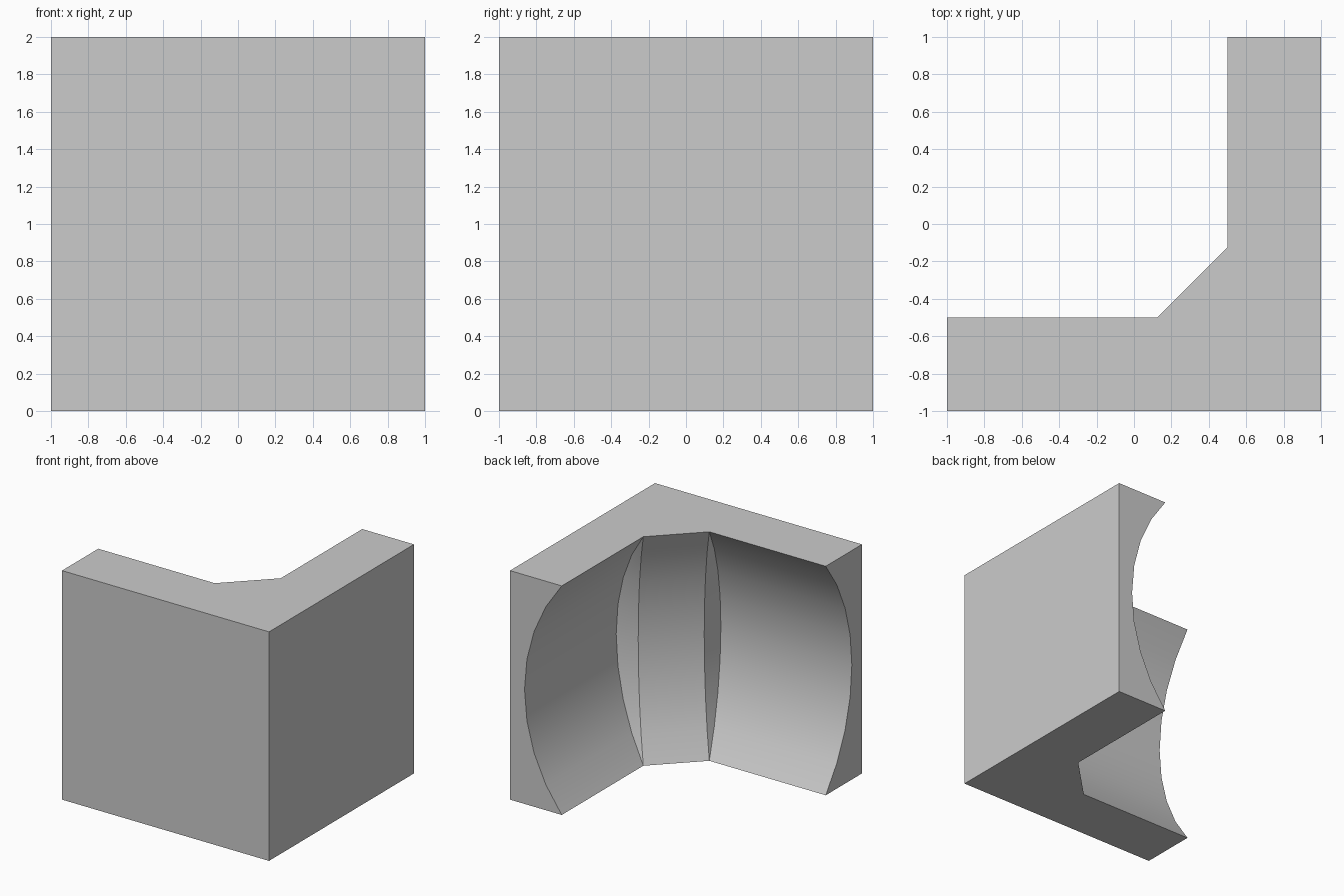
import bpy, bmesh, math

if "Cube" in bpy.data.objects:
    bpy.data.objects.remove(bpy.data.objects["Cube"])

STEPS = 8            # facets of the hollow along the height
DEPTH = 0.36         # deepest point of the wall hollow
RADIUS = (1 + DEPTH ** 2) / (2 * DEPTH)
HALF = math.asin(1 / RADIUS)


def mirror(p):
    # reflect across the diagonal symmetry line of the corner
    return (-p[1], -p[0])


def section(d):
    # horizontal outline of the corner wall where the hollow is d deep
    s = d / DEPTH
    half = [(1, 1), (0.5 + d, 1),
            (0.5 + d, -0.125 - 0.14 * s),                 # wall meets post
            (0.5 + 0.164 * s, -0.125 - 0.164 * s)]        # post edge
    return [(1, -1)] + half + [mirror(p) for p in reversed(half)]


# corner wall: stacked sections following a circular arc
bm = bmesh.new()
rings = []
for i in range(STEPS + 1):
    a = -HALF + 2 * HALF * i / STEPS
    z = 1 + RADIUS * math.sin(a)
    d = RADIUS * math.cos(a) - (RADIUS - DEPTH)
    rings.append([bm.verts.new((x, y, z)) for x, y in section(d)])

for lo, hi in zip(rings, rings[1:]):
    n = len(lo)
    for k in range(n):
        j = (k + 1) % n
        bm.faces.new((lo[k], lo[j], hi[j], hi[k]))
bm.faces.new(rings[0][::-1])
bm.faces.new(rings[-1])

# join the coincident post corners and clean the flat sides
bmesh.ops.remove_doubles(bm, verts=bm.verts, dist=1e-4)
bmesh.ops.dissolve_limit(bm, angle_limit=math.radians(0.5),
                         verts=bm.verts, edges=bm.edges)
bmesh.ops.recalc_face_normals(bm, faces=bm.faces)

mesh = bpy.data.meshes.new("corner_wall")
bm.to_mesh(mesh)
bm.free()
wall = bpy.data.objects.new("corner_wall", mesh)
bpy.context.collection.objects.link(wall)

# smooth the hollow, keep the edges sharp
bpy.context.view_layer.objects.active = wall
wall.select_set(True)
bpy.ops.object.shade_smooth_by_angle(angle=math.radians(20))
